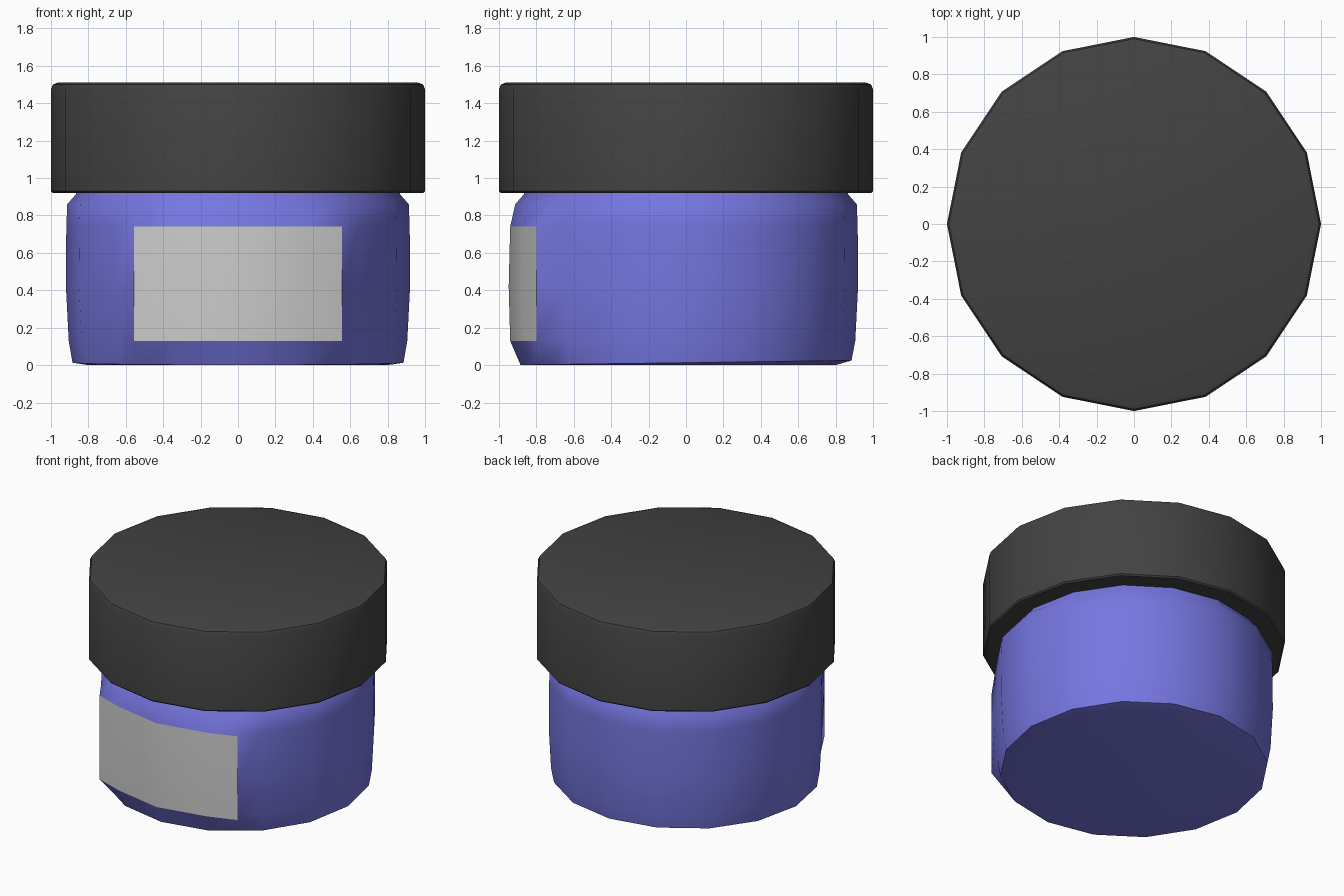
import bpy, bmesh, math

if "Cube" in bpy.data.objects:
    bpy.data.objects.remove(bpy.data.objects["Cube"])

SIDES = 16
EDGE = 34.75          # half angle of the label, measured from the front
FRONT = -90.0


def material(name, rgb):
    m = bpy.data.materials.new(name)
    m.diffuse_color = (*rgb, 1)
    m.use_nodes = True
    m.node_tree.nodes["Principled BSDF"].inputs["Base Color"].default_value = m.diffuse_color
    return m


def finish(name, bm, mat=None, angle=40):
    bmesh.ops.delete(bm, geom=[v for v in bm.verts if not v.link_faces], context='VERTS')
    me = bpy.data.meshes.new(name)
    bm.to_mesh(me)
    bm.free()
    ob = bpy.data.objects.new(name, me)
    bpy.context.collection.objects.link(ob)
    if mat:
        me.materials.append(mat)
    bpy.ops.object.select_all(action='DESELECT')
    ob.select_set(True)
    bpy.context.view_layer.objects.active = ob
    bpy.ops.object.shade_smooth_by_angle(angle=math.radians(angle))
    return ob


def loft(angles, profile, place):
    """Rings of points joined by quads; place(angle, radius, z) gives each point."""
    bm = bmesh.new()
    rings = [[bm.verts.new(place(a, r, z)) for a in angles] for r, z in profile]
    n = len(angles)
    grid = {}
    for j in range(len(rings) - 1):
        for i in range(n):
            k = (i + 1) % n
            grid[j, i] = bm.faces.new((rings[j][i], rings[j][k], rings[j + 1][k], rings[j + 1][i]))
    caps = [bm.faces.new(rings[0][::-1]), bm.faces.new(rings[-1])]
    return bm, grid, caps


def polar(a, r, z):
    t = math.radians(a + FRONT)
    return (r * math.cos(t), r * math.sin(t), z)


blue = material("jar_blue", (0.18, 0.18, 0.75))
dark = material("lid_dark", (0.055, 0.055, 0.055))

steps = [-180 + 360 / SIDES * k for k in range(SIDES)]

# Lid: closed sixteen-sided drum with softened rims
lid_profile = [(0.99, 0.92), (1.0, 0.93), (1.0, 1.475), (0.99, 1.5), (0.965, 1.51)]
bm, _, _ = loft(steps, lid_profile, polar)
finish("lid", bm, dark)

# Jar body: front panel swells out to carry the label
body_angles = sorted(steps + [-EDGE, EDGE])
body_profile = [(0.80, 0.0), (0.885, 0.02), (0.905, 0.13), (0.92, 0.42),
                (0.918, 0.74), (0.913, 0.86), (0.865, 0.915), (0.865, 1.0)]
LABEL_Z = (0.13, 0.42, 0.74)


def body_point(a, r, z):
    on_edge = abs(abs(a) - EDGE) < 0.01
    if z in LABEL_Z and abs(a) < EDGE + 0.01:
        r = 0.974 if on_edge else (0.948 if z == 0.42 else 0.94)
    elif on_edge:
        r *= 0.981                      # stay on the flat side of the polygon
    if z == 0.02:                       # base rim dips slightly at the front
        z = 0.013 - 0.012 * math.cos(math.radians(a))
    return polar(a, r, z)


def jar_part(keep_label):
    bm, grid, caps = loft(body_angles, body_profile, body_point)
    first = body_angles.index(-EDGE)
    last = body_angles.index(EDGE)
    label = {grid[j, i] for j in (2, 3) for i in range(first, last)}
    doomed = [f for f in bm.faces if (f in label) != keep_label]
    bmesh.ops.delete(bm, geom=doomed, context='FACES')
    return bm


finish("jar_body", jar_part(False), blue, 50)

# Label panel filling the opening in the jar front
finish("label", jar_part(True))
